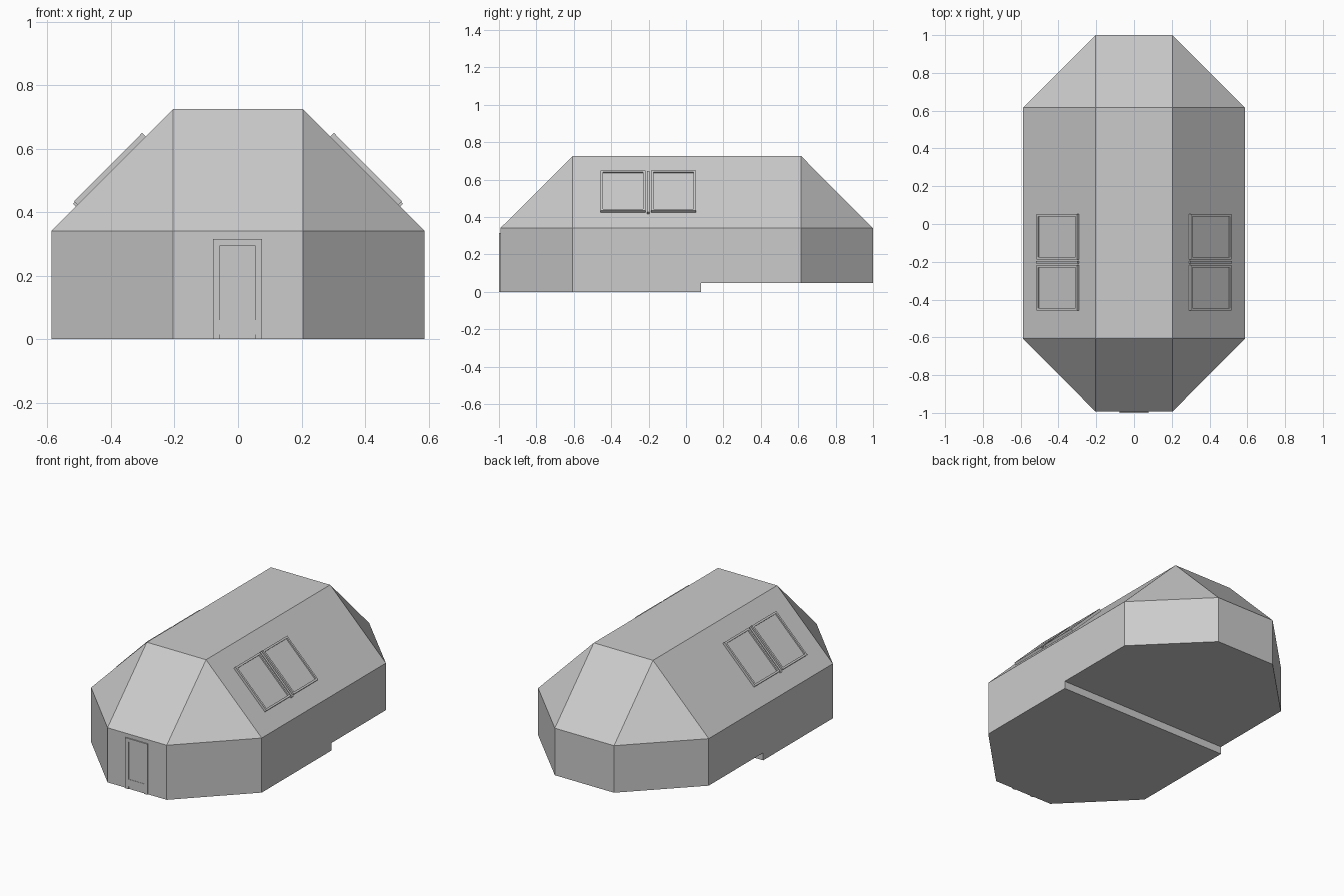
import bpy, bmesh
from mathutils import Matrix, Vector

if "Cube" in bpy.data.objects:
    bpy.data.objects.remove(bpy.data.objects["Cube"])

W, WI = 0.588, 0.204            # half widths: eaves, flat roof
YF, YB = -0.993, 1.0            # front and back walls
YFI, YBI = -0.606, 0.616        # flat roof ends
EAVE, TOP = 0.34, 0.725


def finish(name, bm):
    bmesh.ops.recalc_face_normals(bm, faces=bm.faces)
    me = bpy.data.meshes.new(name)
    bm.to_mesh(me)
    bm.free()
    ob = bpy.data.objects.new(name, me)
    bpy.context.collection.objects.link(ob)
    return ob


def boxes(name, specs, matrix=Matrix.Identity(4)):
    """Boxes given as (min corner, max corner) in a local frame."""
    bm = bmesh.new()
    for lo, hi in specs:
        lo, hi = Vector(lo), Vector(hi)
        size = hi - lo
        m = Matrix.Translation((lo + hi) / 2) @ Matrix.Diagonal((*size, 1))
        bmesh.ops.create_cube(bm, size=1, matrix=matrix @ m)
    return finish(name, bm)


# Octagonal walls with a chamfered roof: convex hull of the corner points
bm = bmesh.new()
plan = [(s * x, y) for s in (-1, 1)
        for x, y in ((WI, YF), (W, YFI), (W, YBI), (WI, YB))]
for x, y in plan:
    for z in (0, EAVE):
        bm.verts.new((x, y, z))
for x in (-WI, WI):
    for y in (YFI, YBI):
        bm.verts.new((x, y, TOP))
bmesh.ops.convex_hull(bm, input=bm.verts)
bmesh.ops.dissolve_limit(bm, angle_limit=0.01, verts=bm.verts, edges=bm.edges)
body = finish("house_body", bm)

# Raised underside at the back
cutter = boxes("step_cutter", [((-1, 0.08, -0.5), (1, 1.5, 0.047))])
cutter.hide_render = True
mod = body.modifiers.new("step", 'BOOLEAN')
mod.operation, mod.solver, mod.object = 'DIFFERENCE', 'EXACT', cutter
bpy.context.view_layer.objects.active = body
bpy.ops.object.modifier_apply(modifier=mod.name)
bpy.data.objects.remove(cutter)

# Roof windows; local axes: x along the house, y up the slope, z outward
H, T, E = 0.152, 0.016, 0.012   # half height, frame height, bar width
for side, name in ((1, "right"), (-1, "left")):
    up = Vector((side * (WI - W), 0, TOP - EAVE)).normalized()
    out = Vector((side * (TOP - EAVE), 0, W - WI)).normalized()
    pos = Vector((side * 0.398, -0.2, EAVE + (W - 0.398) * (TOP - EAVE) / (W - WI)))
    m = Matrix.Translation(pos) @ Matrix(((0, up.x, out.x), (1, 0, 0),
                                          (0, up.z, out.z))).to_4x4()
    frame, panes = [], []
    for a, b in ((-0.257, -0.017), (0.013, 0.253)):
        for x in (a, b - E):
            frame.append(((x, -H, -0.004), (x + E, H, T)))
        for y in (-H, H - E):
            frame.append(((a + E, y, -0.004), (b - E, y + E, T)))
        panes.append(((a + E, -H + E, -0.004), (b - E, H - E, 0.007)))
    frame.append(((-0.009, -H - 0.008, -0.004), (0.005, H, T - 0.004)))
    boxes(name + "_window_frame", frame, m)
    boxes(name + "_window_panes", panes, m)

# Front door: frame, leaf and kick plate
F0, F1 = YF - 0.007, YF + 0.004
boxes("door_frame", [((-0.078, F0, 0), (-0.056, F1, 0.295)),
                     ((0.054, F0, 0), (0.076, F1, 0.295)),
                     ((-0.078, F0, 0.295), (0.076, F1, 0.315))])
boxes("door_leaf", [((-0.056, YF - 0.002, 0), (0.054, F1, 0.295))])
boxes("door_kick_plate", [((-0.056, YF - 0.004, 0.015), (0.054, F1, 0.06))])
